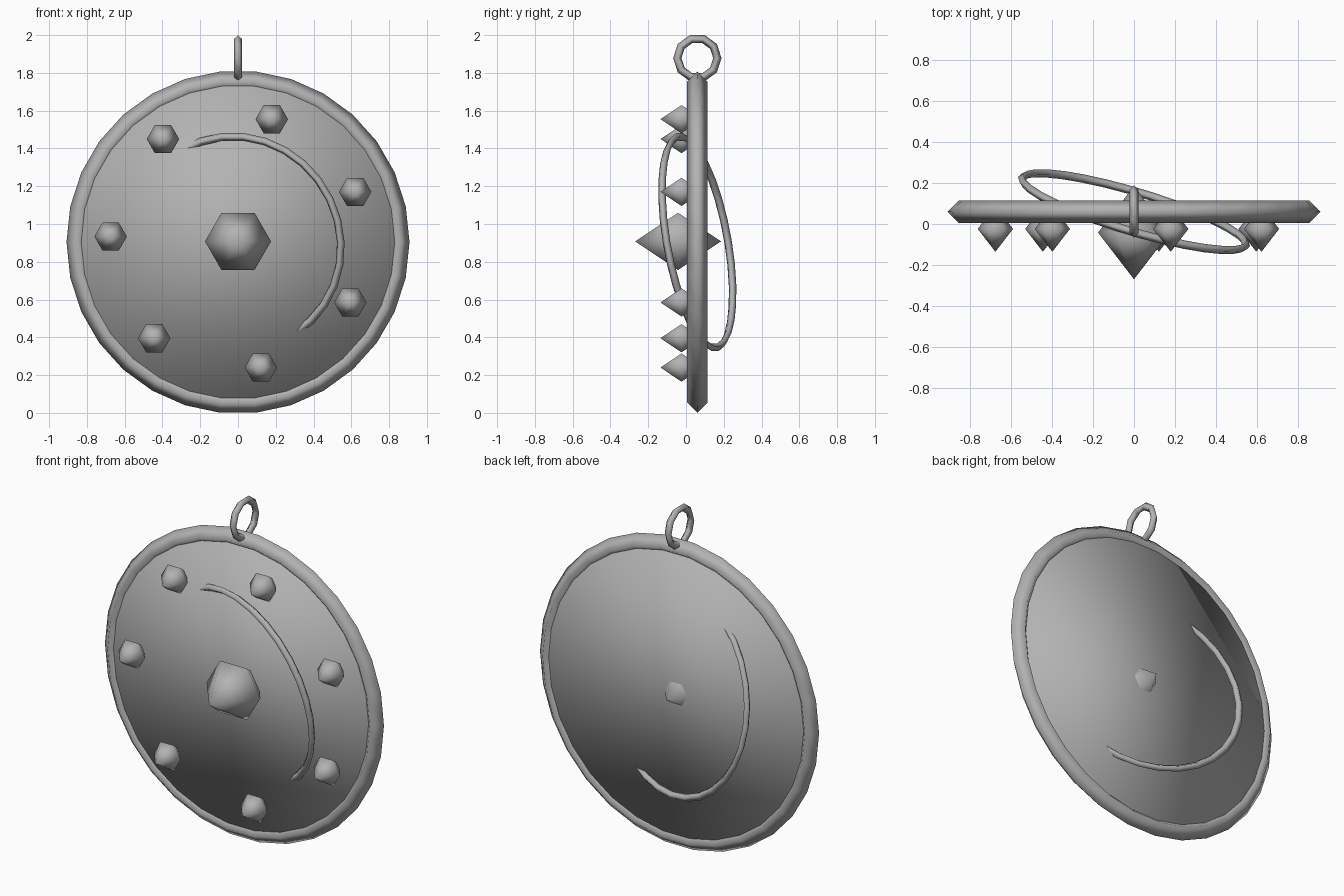
import bpy
import bmesh
from math import pi, sin, cos, tau
from mathutils import Vector

cube = bpy.data.objects.get("Cube")
if cube:
    bpy.data.objects.remove(cube, do_unlink=True)

grey = bpy.data.materials.new("plain_grey")
grey.use_nodes = True
colour = (0.45, 0.45, 0.45, 1)
grey.diffuse_color = colour
grey.node_tree.nodes["Principled BSDF"].inputs["Base Color"].default_value = colour

CENTRE = Vector((0, 0.06, 0.904))


def finish(obj, name):
    obj.name = name
    obj.data.materials.append(grey)
    obj.data.shade_smooth()
    return obj


def hoop(name, centre, rotation, radius, tube, segments):
    """Torus with a diamond-shaped tube."""
    bpy.ops.mesh.primitive_torus_add(
        location=centre, rotation=rotation, major_radius=radius,
        minor_radius=tube, major_segments=segments, minor_segments=4)
    return finish(bpy.context.object, name)


def stud(name, centre, radius, length):
    """Six-sided double pyramid pointing forwards and backwards."""
    bm = bmesh.new()
    tips = [bm.verts.new((0, s * length, 0)) for s in (-1, 1)]
    belt = [bm.verts.new((radius * cos(i * tau / 6), 0, radius * sin(i * tau / 6)))
            for i in range(6)]
    for i in range(6):
        for tip in tips:
            bm.faces.new((belt[i], belt[(i + 1) % 6], tip))
    bmesh.ops.recalc_face_normals(bm, faces=bm.faces)
    mesh = bpy.data.meshes.new(name)
    bm.to_mesh(mesh)
    bm.free()
    obj = bpy.data.objects.new(name, mesh)
    obj.location = centre
    bpy.context.collection.objects.link(obj)
    return finish(obj, name)


# Flat disc and its raised rim
bpy.ops.mesh.primitive_cylinder_add(vertices=30, radius=0.84, depth=0.064,
                                    location=CENTRE, rotation=(pi / 2, 0, 0))
finish(bpy.context.object, "disc")
hoop("rim", CENTRE, (pi / 2, 0, 0), 0.853, 0.055, 30)

# Hanging loop on top
hoop("hanging_loop", (0, CENTRE.y, 1.878), (pi / 2, 0, pi / 2), 0.106, 0.022, 10)

# Tilted thin hoop passing through the disc
tilt = Vector((0.283, 0.944, 0.169)).to_track_quat('Z', 'Y').to_euler()
hoop("tilted_hoop", CENTRE, tilt, 0.568, 0.021, 30)

# Large centre stud and the circle of small studs
stud("centre_stud", (0, -0.042, CENTRE.z + 0.004), 0.175, 0.227)
for i in range(7):
    a = 0.405 + i * tau / 7
    stud(f"small_stud_{i + 1}",
         (0.675 * cos(a), -0.024, CENTRE.z + 0.675 * sin(a)), 0.086, 0.111)
